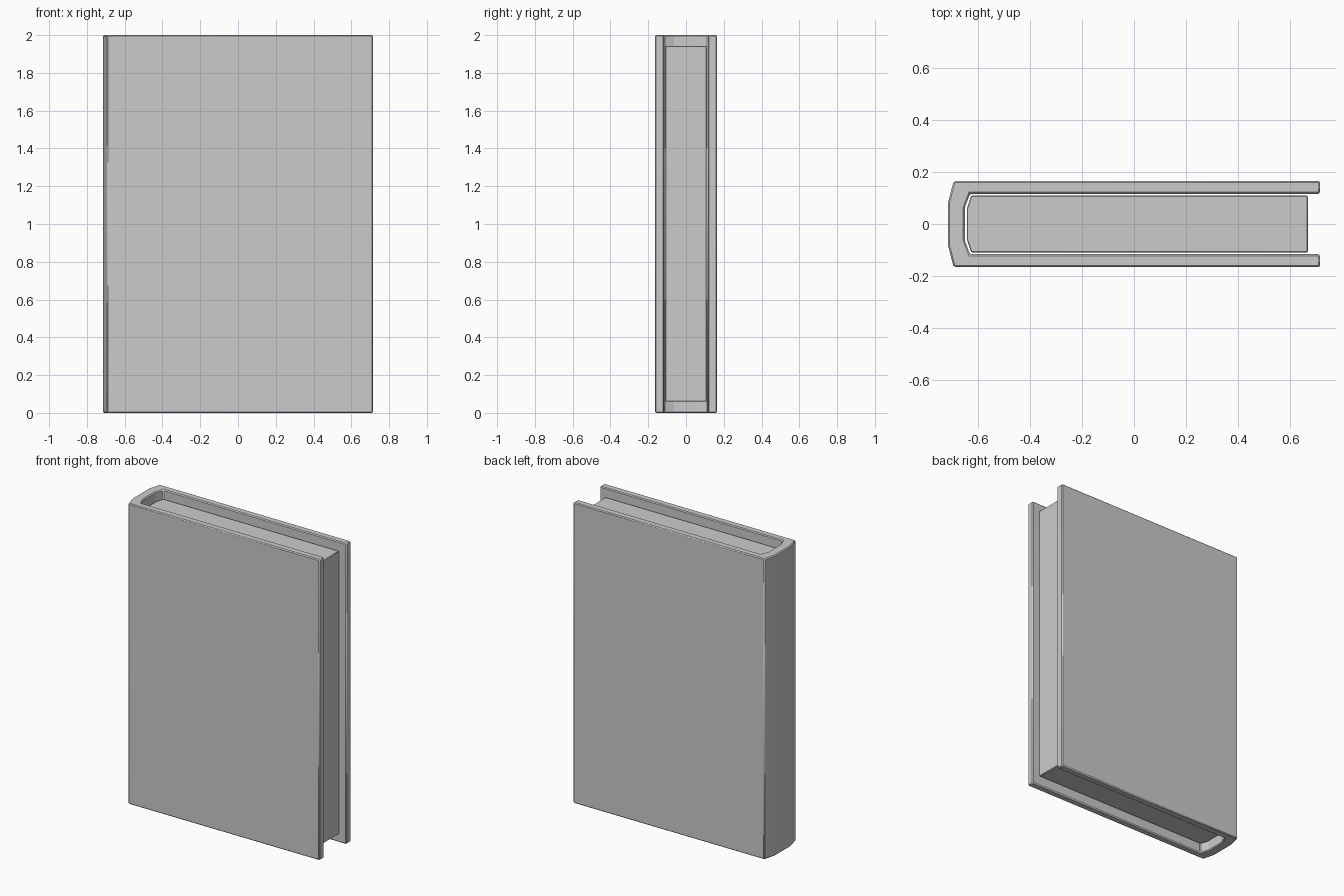
import bpy, bmesh
from math import radians

if "Cube" in bpy.data.objects:
    bpy.data.objects.remove(bpy.data.objects["Cube"])


def extruded(name, profile, z0, z1, bevel):
    """Closed xy outline extruded from z0 to z1 with softened edges."""
    bm = bmesh.new()
    base = bm.faces.new([bm.verts.new((x, y, z0)) for x, y in profile])
    top = bmesh.ops.extrude_face_region(bm, geom=[base])
    verts = [v for v in top["geom"] if isinstance(v, bmesh.types.BMVert)]
    bmesh.ops.translate(bm, verts=verts, vec=(0, 0, z1 - z0))
    bmesh.ops.recalc_face_normals(bm, faces=bm.faces)
    mesh = bpy.data.meshes.new(name)
    bm.to_mesh(mesh)
    bm.free()
    obj = bpy.data.objects.new(name, mesh)
    bpy.context.collection.objects.link(obj)
    mod = obj.modifiers.new("soft_edges", "BEVEL")
    mod.width = bevel
    mod.segments = 1
    mod.limit_method = "ANGLE"
    mod.angle_limit = radians(30)
    bpy.context.view_layer.objects.active = obj
    obj.select_set(True)
    bpy.ops.object.shade_smooth_by_angle(angle=radians(20))
    obj.select_set(False)
    return obj


def mirrored(half):
    """Complete an outline by mirroring it across y = 0."""
    return half + [(x, -y) for x, y in reversed(half)]


# Wraparound cover: inner channel, fore edge, outer board, rounded spine
cover_half = [(-0.65, 0.063), (-0.63, 0.116), (0.715, 0.116),
              (0.715, 0.165), (-0.693, 0.165), (-0.715, 0.08)]
cover = cover_half + [(x, -y) for x, y in reversed(cover_half)]
extruded("cover", cover, 0.0, 2.0, 0.006)

# Page block, following the spine shape
extruded("page_block", mirrored([(0.668, 0.109), (-0.625, 0.109), (-0.642, 0.06)]),
         0.06, 1.942, 0.003)
